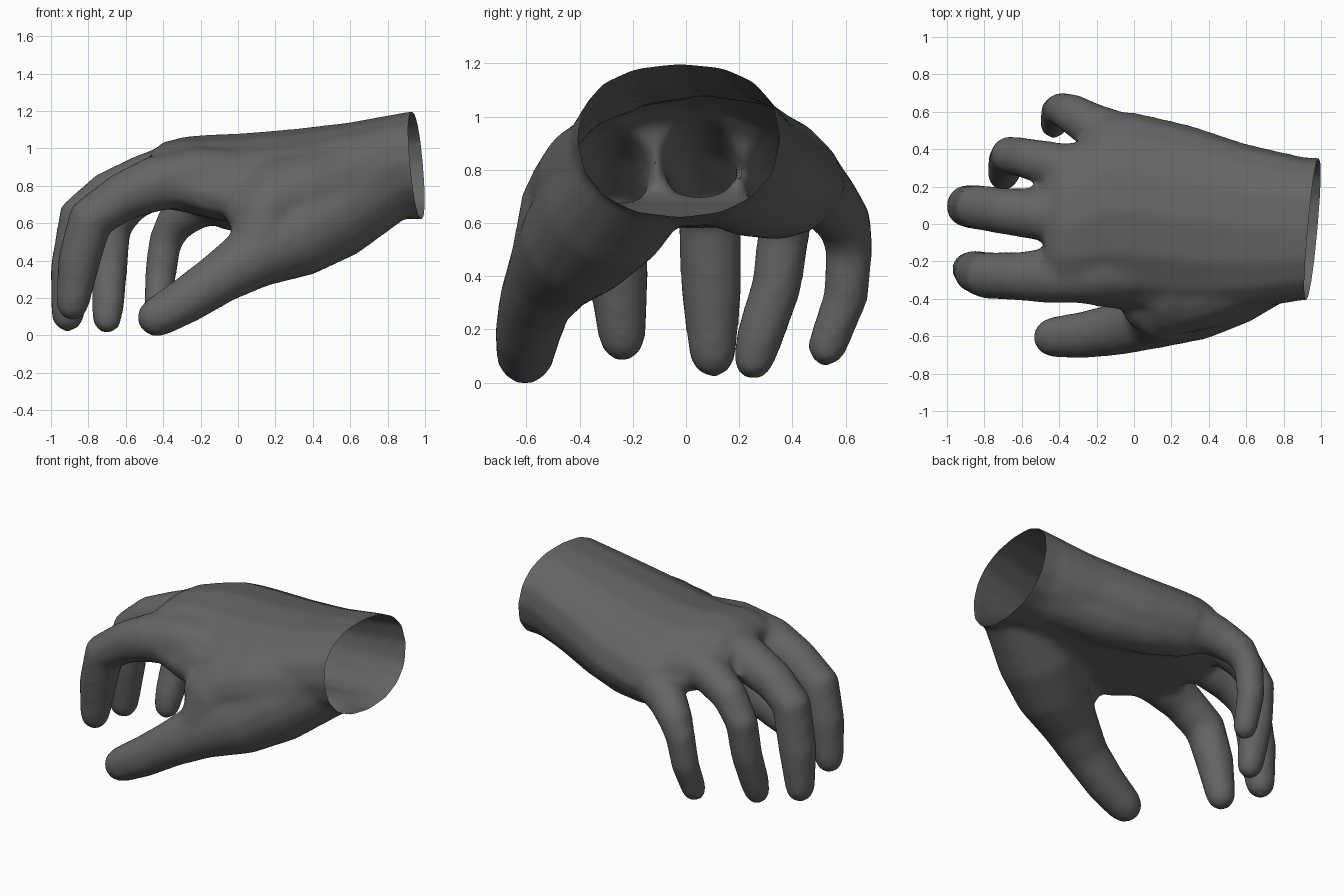
import bpy, bmesh, math
from mathutils import Vector

cube = bpy.data.objects.get("Cube")
if cube:
    bpy.data.objects.remove(cube)

skin = bpy.data.materials.new("dark grey")
skin.use_nodes = True
grey = (0.13, 0.13, 0.13, 1)
skin.diffuse_color = grey
skin.node_tree.nodes["Principled BSDF"].inputs["Base Color"].default_value = grey

SIDES = 16
bm = bmesh.new()


def angles():
    return [2 * math.pi * i / SIDES for i in range(SIDES)]


def loft(rings):
    """Skin a closed tube over a list of point rings."""
    loops = [[bm.verts.new(p) for p in ring] for ring in rings]
    for a, b in zip(loops, loops[1:]):
        for i in range(SIDES):
            j = (i + 1) % SIDES
            bm.faces.new((a[i], a[j], b[j], b[i]))
    bm.faces.new(loops[0][::-1])
    bm.faces.new(loops[-1])


def digit(path):
    """Tapered round tube along (x, y, z, radius) points with a domed tip."""
    pts = [Vector(p[:3]) for p in path]
    rad = [p[3] for p in path]
    tip_dir = (pts[-1] - pts[-2]).normalized()
    tip, r = pts[-1].copy(), rad[-1]
    for a in (35, 65, 82):
        pts.append(tip + tip_dir * r * math.sin(math.radians(a)))
        rad.append(r * math.cos(math.radians(a)))
    rings = []
    for i, p in enumerate(pts):
        t = (pts[min(i + 1, len(pts) - 1)] - pts[max(i - 1, 0)]).normalized()
        side = Vector((0, 1, 0))
        side = (side - t * side.dot(t)).normalized()
        up = t.cross(side)
        rings.append([p + rad[i] * (side * math.cos(a) + up * math.sin(a))
                      for a in angles()])
    loft(rings)


def palm(sections):
    """Rounded sections (x, y min, y max, z top, z bottom, droop at sides)."""
    rings = []
    for x, y0, y1, top, low, droop in sections:
        ring = []
        for a in angles():
            c, s = math.cos(a), math.sin(a)
            c = math.copysign(abs(c) ** 0.88, c)
            s = math.copysign(abs(s) ** 0.88, s)
            y = (y0 + y1) / 2 + c * (y1 - y0) / 2
            z = (top + low) / 2 + s * (top - low) / 2 - droop * c * c
            ring.append((x, y, z))
        rings.append(ring)
    loft(rings)


# Palm and wrist
palm([(1.15, -.40, .34, 1.22, .62, -.01), (.9, -.41, .36, 1.195, .62, -.01),
      (.6, -.46, .43, 1.14, .59, .02), (.3, -.49, .53, 1.105, .58, .07),
      (0, -.47, .60, 1.08, .60, .10), (-.16, -.45, .59, 1.075, .63, .10),
      (-.28, -.43, .46, 1.065, .66, .07), (-.4, -.41, .38, 1.035, .68, .05),
      (-.48, -.37, .30, .97, .72, .04)])

# Index, middle, ring and little fingers
digit([(.05, -.25, .84, .15), (-.2, -.26, .85, .16), (-.45, -.275, .81, .15),
       (-.62, -.28, .74, .13), (-.79, -.275, .62, .125),
       (-.85, -.255, .4, .115), (-.885, -.24, .17, .09)])
digit([(.05, .06, .86, .15), (-.3, .06, .89, .16), (-.5, .05, .83, .14),
       (-.7, .07, .75, .125), (-.84, .09, .64, .12), (-.89, .095, .35, .115),
       (-.91, .1, .11, .09)])
digit([(.05, .28, .84, .15), (-.2, .29, .86, .15), (-.4, .31, .81, .125),
       (-.57, .35, .72, .11), (-.67, .37, .58, .1), (-.685, .34, .36, .095),
       (-.695, .28, .18, .09), (-.7, .255, .09, .08)])
digit([(.1, .38, .8, .15), (-.08, .45, .75, .15), (-.24, .535, .68, .12),
       (-.34, .595, .6, .105), (-.39, .615, .5, .09), (-.415, .6, .32, .085),
       (-.43, .53, .135, .075)])

# Thumb with its fleshy base
digit([(.8, -.14, .85, .24), (.5, -.3, .65, .255), (.3, -.41, .525, .225),
       (.08, -.5, .42, .175), (-.1, -.565, .305, .14),
       (-.28, -.595, .185, .125), (-.43, -.605, .1, .11)])

# Web and flank between thumb, index and wrist
digit([(.11, -.5, .47, .16), (.15, -.45, .65, .18), (.22, -.36, .78, .18)])
digit([(.95, -.16, .88, .19), (.6, -.24, .81, .24), (.35, -.34, .75, .23),
       (.15, -.42, .69, .19), (.08, -.43, .67, .15)])

# Heel of the palm below the little finger
digit([(.75, .12, .81, .2), (.4, .24, .745, .2), (.15, .34, .725, .19),
       (-.04, .41, .72, .165)])

bmesh.ops.recalc_face_normals(bm, faces=bm.faces)
mesh = bpy.data.meshes.new("hand")
bm.to_mesh(mesh)
bm.free()
hand = bpy.data.objects.new("hand", mesh)
bpy.context.collection.objects.link(hand)

# Fuse the parts into one soft skin
fuse = hand.modifiers.new("fuse", 'REMESH')
fuse.mode = 'VOXEL'
fuse.voxel_size = 0.022
soften = hand.modifiers.new("soften", 'SMOOTH')
soften.factor = 0.5
soften.iterations = 9
graph = bpy.context.evaluated_depsgraph_get()
fused = bpy.data.meshes.new_from_object(hand.evaluated_get(graph))
hand.modifiers.clear()
hand.data = fused

# Open the wrist with a slanted cut
bm = bmesh.new()
bm.from_mesh(fused)
bmesh.ops.bisect_plane(bm, geom=bm.verts[:] + bm.edges[:] + bm.faces[:],
                       plane_co=(.955, -.03, .9), plane_no=(1, -.09, .09),
                       clear_outer=True)
bm.to_mesh(fused)
bm.free()
fused.materials.clear()
fused.materials.append(skin)
for poly in fused.polygons:
    poly.material_index = 0

bpy.context.view_layer.objects.active = hand
hand.select_set(True)
bpy.ops.object.shade_smooth_by_angle(angle=math.radians(40))
